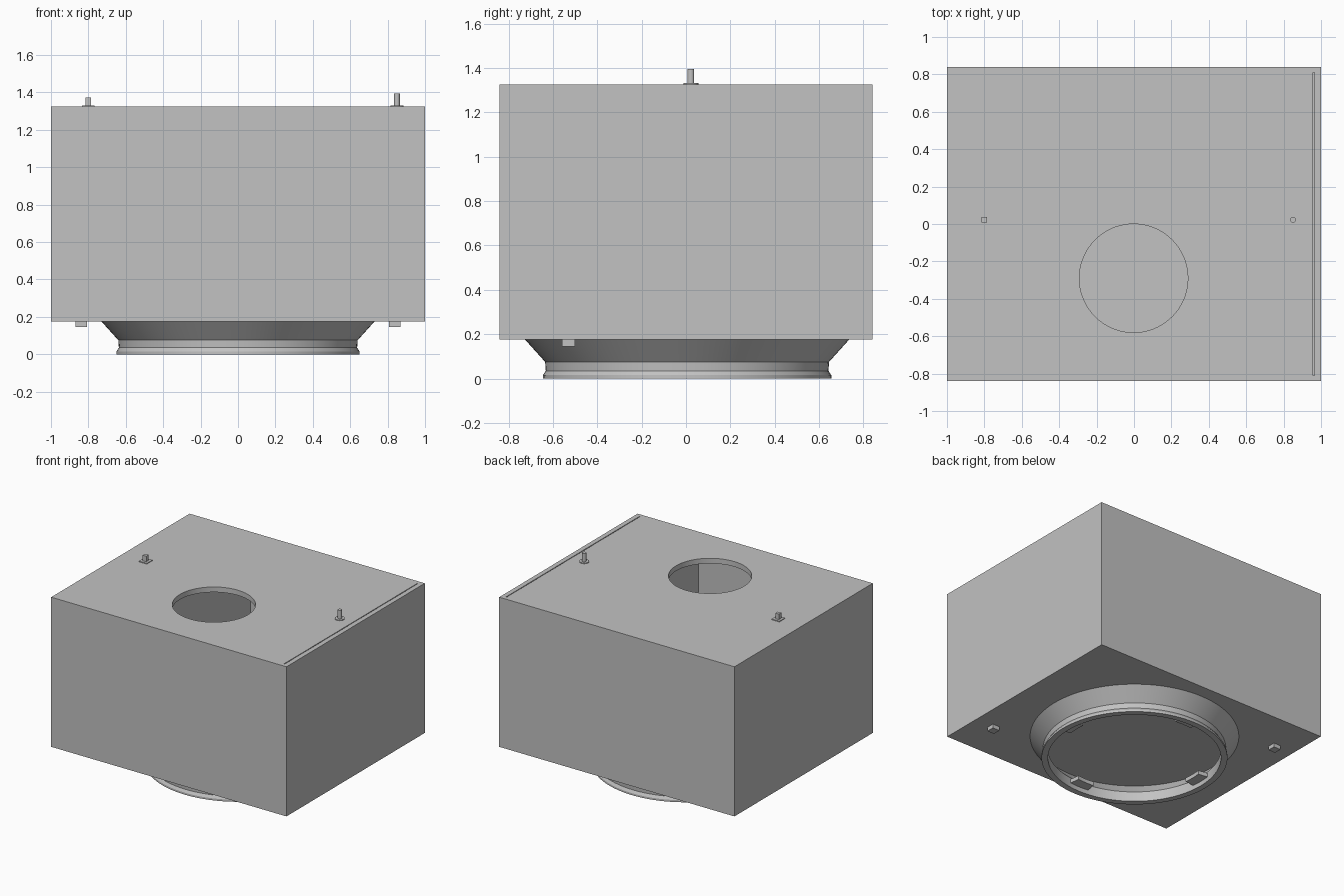
import bpy, bmesh, math
from mathutils import Matrix, Vector

old = bpy.data.objects.get("Cube")
if old:
    bpy.data.objects.remove(old)

grey = bpy.data.materials.new("plain_grey")
grey.use_nodes = True
grey.diffuse_color = (0.54, 0.54, 0.54, 1)
grey.node_tree.nodes["Principled BSDF"].inputs["Base Color"].default_value = grey.diffuse_color


def finish(name, bm):
    bmesh.ops.recalc_face_normals(bm, faces=bm.faces)
    mesh = bpy.data.meshes.new(name)
    bm.to_mesh(mesh)
    bm.free()
    mesh.materials.append(grey)
    obj = bpy.data.objects.new(name, mesh)
    bpy.context.collection.objects.link(obj)
    return obj


def smooth(obj):
    bpy.ops.object.select_all(action='DESELECT')
    obj.select_set(True)
    bpy.context.view_layer.objects.active = obj
    bpy.ops.object.shade_smooth_by_angle(angle=math.radians(25))
    return obj


def box(name, low, high):
    low, high = Vector(low), Vector(high)
    bm = bmesh.new()
    place = Matrix.Translation((low + high) / 2) @ Matrix.Diagonal((*(high - low), 1))
    bmesh.ops.create_cube(bm, size=1, matrix=place)
    return finish(name, bm)


def cylinder(name, x, y, bottom, top, radius, sides=32):
    bm = bmesh.new()
    bmesh.ops.create_cone(bm, cap_ends=True, segments=sides, radius1=radius, radius2=radius,
                          depth=top - bottom,
                          matrix=Matrix.Translation((x, y, (bottom + top) / 2)))
    return smooth(finish(name, bm))


def lathe(name, profile, sides):
    bm = bmesh.new()
    verts = [bm.verts.new((r, 0, z)) for r, z in profile]
    edges = [bm.edges.new((a, b)) for a, b in zip(verts, verts[1:] + verts[:1])]
    bmesh.ops.spin(bm, geom=verts + edges, cent=(0, 0, 0), axis=(0, 0, 1),
                   angle=math.tau, steps=sides, use_merge=True)
    bmesh.ops.remove_doubles(bm, verts=bm.verts, dist=1e-5)
    return smooth(finish(name, bm))


def cut(target, cutter):
    mod = target.modifiers.new("cut", 'BOOLEAN')
    mod.operation = 'DIFFERENCE'
    mod.solver = 'EXACT'
    mod.object = cutter
    bpy.context.view_layer.objects.active = target
    bpy.ops.object.modifier_apply(modifier=mod.name)
    bpy.data.objects.remove(cutter)


BOTTOM, TOP = 0.175, 1.325

# Casing: hollow chamber, round opening in the lid, narrow seam beside the edge
casing = box("casing", (-1, -0.84, BOTTOM), (1, 0.84, TOP))
cut(casing, box("chamber", (-0.46, -0.81, BOTTOM + 0.035), (0.46, 0.81, TOP - 0.04)))
cut(casing, cylinder("opening", -0.002, -0.29, TOP - 0.1, TOP + 0.1, 0.29, 72))
cut(casing, box("seam", (0.958, -0.81, TOP - 0.03), (0.964, 0.81, TOP + 0.1)))

# Flared collar below the casing
collar = lathe("flared_collar", [
    (0.73, BOTTOM), (0.64, 0.075), (0.637, 0.035), (0.65, 0.015), (0.65, 0),
    (0.605, 0), (0.605, 0.075), (0.695, BOTTOM)], 96)
collar.location.y = 0.005

# Four curved locking tabs inside the collar
for i in range(4):
    bm = bmesh.new()
    rim = []
    for radius, sign in ((0.615, 1), (0.53, -1)):
        for step in range(-4, 5):
            angle = i * math.pi / 2 + sign * step * 0.065 / 2
            rim.append(bm.verts.new((radius * math.cos(angle), radius * math.sin(angle), 0.035)))
    face = bm.faces.new(rim)
    raised = bmesh.ops.extrude_face_region(bm, geom=[face])["geom"]
    bmesh.ops.translate(bm, vec=(0, 0, 0.03),
                        verts=[v for v in raised if isinstance(v, bmesh.types.BMVert)])
    finish(f"locking_tab_{i + 1}", bm).location.y = 0.005

# Two diagonal square feet
for side, name in ((1, "left_foot"), (-1, "right_foot")):
    x, y = 0.838 * side, -0.53 * side
    box(name, (x - 0.03, y - 0.03, 0.145), (x + 0.03, y + 0.03, BOTTOM + 0.005))

# Round pin with washer
cylinder("round_pin_washer", 0.85, 0.022, TOP - 0.005, TOP + 0.006, 0.034)
cylinder("round_pin", 0.85, 0.022, TOP, 1.395, 0.015)

# Square pin with base plate
box("square_pin_plate", (-0.833, -0.012, TOP - 0.005), (-0.767, 0.056, TOP + 0.006))
box("square_pin", (-0.815, 0.007, TOP), (-0.785, 0.037, 1.373))
